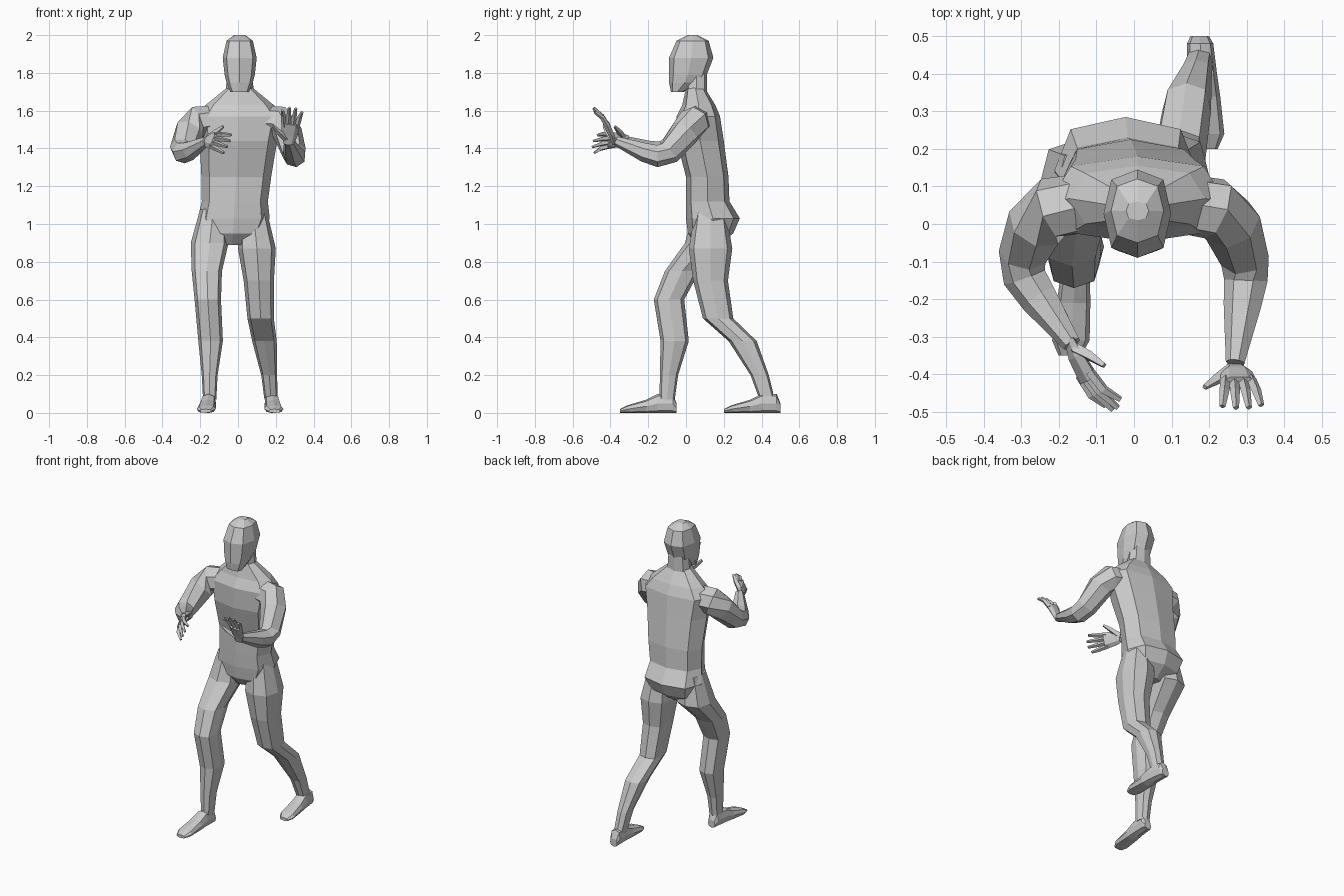
import bpy, bmesh, math
from mathutils import Vector

cube = bpy.data.objects.get("Cube")
if cube:
    bpy.data.objects.remove(cube)

grey = bpy.data.materials.new("clay_grey")
grey.use_nodes = True
grey.diffuse_color = (.6, .6, .6, 1)
shader = next(node for node in grey.node_tree.nodes if node.type == 'BSDF_PRINCIPLED')
shader.inputs["Base Color"].default_value = grey.diffuse_color

RIGHT, BACK, UP = Vector((1, 0, 0)), Vector((0, 1, 0)), Vector((0, 0, 1))


def soft(value, power):
    return math.copysign(abs(value) ** power, value)


def ring(centre, across, depth, sides=8, power=.75):
    """Rounded cross-section spanned by two half-axis vectors."""
    angles = [math.tau * i / sides for i in range(sides)]
    return [Vector(centre) + across * soft(math.cos(angle), power)
            + depth * soft(math.sin(angle), power) for angle in angles]


def loft(name, rings):
    """Skin a list of equal rings and cap both ends."""
    bm = bmesh.new()
    loops = [[bm.verts.new(point) for point in points] for points in rings]
    for lower, upper in zip(loops, loops[1:]):
        for i in range(len(lower)):
            bm.faces.new((lower[i - 1], lower[i], upper[i], upper[i - 1]))
    bm.faces.new(loops[0])
    bm.faces.new(loops[-1])
    bmesh.ops.recalc_face_normals(bm, faces=bm.faces)
    mesh = bpy.data.meshes.new(name)
    bm.to_mesh(mesh)
    bm.free()
    mesh.materials.append(grey)
    bpy.context.collection.objects.link(bpy.data.objects.new(name, mesh))


def trunk(name, rows):
    """Level slices given as height, half width, front and back."""
    rings = []
    for height, width, front, back in rows:
        sway = .06 * (min(height, 1.55) - 1.4)
        centre = (sway, (front + back) / 2, height)
        rings.append(ring(centre, RIGHT * width, BACK * (back - front) / 2))
    loft(name, rings)


def tube(name, points, radii, across, flatness=1, sides=6):
    """Sweep rings square to a path; flatness scales the thickness."""
    points = [Vector(point) for point in points]
    rings = []
    for i, (point, radius) in enumerate(zip(points, radii)):
        before, after = points[max(i - 1, 0)], points[min(i + 1, len(points) - 1)]
        tangent = (after - before).normalized()
        side = (across - tangent * across.dot(tangent)).normalized()
        thick = tangent.cross(side) * flatness
        rings.append(ring(point, side * radius, thick * radius, sides, 1))
    loft(name, rings)


# Head, neck and torso
trunk("head", [
    (1.7, .05, -.08, -.01),
    (1.75, .07, -.09, .08),
    (1.79, .08, -.09, .11),
    (1.88, .09, -.09, .145),
    (1.97, .07, -.05, .12),
    (2, .03, .01, .06)])
trunk("neck", [(1.6, .1, 0, .15), (1.7, .075, 0, .11), (1.8, .065, 0, .11)])
trunk("torso", [
    (.89, .06, .06, .17),
    (.95, .16, .01, .25),
    (1.03, .19, 0, .285),
    (1.12, .175, 0, .23),
    (1.25, .185, 0, .225),
    (1.44, .205, -.05, .2),
    (1.57, .23, -.05, .18),
    (1.63, .18, -.02, .155),
    (1.72, .07, 0, .1)])


# Legs: level rings, a little deeper than wide
def leg(name, joints):
    radii = (.07, .1, .08, .07, .065, .042, .035)
    loft(name, [ring(joint, RIGHT * radius, BACK * radius * 1.15)
                for joint, radius in zip(joints, radii)])


leg("right_leg", [
    (-.13, .12, 1.08), (-.15, .11, .9), (-.165, -.02, .75), (-.16, -.09, .6),
    (-.145, -.06, .38), (-.15, -.09, .2), (-.15, -.1, .07)])
leg("left_leg", [
    (.08, .13, 1.08), (.1, .13, .87), (.11, .13, .7), (.12, .17, .5),
    (.14, .3, .38), (.165, .39, .2), (.175, .43, .07)])


# Feet: slices from heel to toe, turned slightly outwards
def foot(name, heel, turn):
    rings = []
    for along, width, height in ((0, .025, .05), (.02, .035, .1), (.1, .04, .1),
                                 (.16, .045, .07), (.26, .05, .04), (.3, .03, .02)):
        centre = Vector(heel) + RIGHT * turn * along - BACK * along + UP * height / 2
        rings.append(ring(centre, RIGHT * width, UP * height / 2))
    loft(name, rings)


foot("right_foot", (-.15, -.05, 0), -.07)
foot("left_foot", (.175, .5, 0), .06)


# Arms: mirrored shoulders, each with its own elbow, forearm and wrist
def arm(name, side, pose):
    shoulder = [(side * .1, .06, 1.55), (side * .22, .04, 1.54), (side * .26, 0, 1.49)]
    radii = (.08, .085, .08, .066, .06, .052, .026)
    tube(name, shoulder + pose, radii, UP + RIGHT * .3, sides=7)


arm("left_arm", 1, [
    (.295, -.09, 1.38), (.3, -.15, 1.36), (.29, -.22, 1.38), (.27, -.37, 1.44)])
arm("right_arm", -1, [
    (-.295, -.08, 1.4), (-.29, -.14, 1.38), (-.25, -.2, 1.39), (-.165, -.32, 1.44)])


# Hands: flat palm, four curled fingers and a thumb
def hand(side_name, side, wrist, forward, thumb_way):
    forward = forward.normalized()
    thumb_way = (thumb_way - forward * thumb_way.dot(forward)).normalized()
    palm_way = forward.cross(thumb_way) * side

    def at(along, out, curl):
        return Vector(wrist) + forward * along + thumb_way * out + palm_way * curl

    tube(side_name + "_palm", [at(-.02, 0, 0), at(.03, 0, 0), at(.1, 0, .01)],
         (.026, .042, .05), thumb_way, flatness=.4)
    for i, finger in enumerate(("little", "ring", "middle", "index")):
        spread = (i - 1.5) / 1.5
        reach = .2 - .02 * spread ** 2
        tube(f"{side_name}_{finger}_finger",
             [at(.08, spread * .034, .005), at(.14, spread * .043, .02),
              at(reach, spread * .052, .05)],
             (.014, .013, .008), thumb_way, sides=4)
    tube(side_name + "_thumb", [at(.01, .015, 0), at(.045, .055, .015), at(.08, .09, .025)],
         (.018, .015, .008), forward, sides=4)


hand("left", 1, (.27, -.385, 1.44), UP - BACK * .3 + RIGHT * .1, -RIGHT)
hand("right", -1, (-.165, -.325, 1.445), RIGHT * .4 - BACK, UP + RIGHT * .5)
